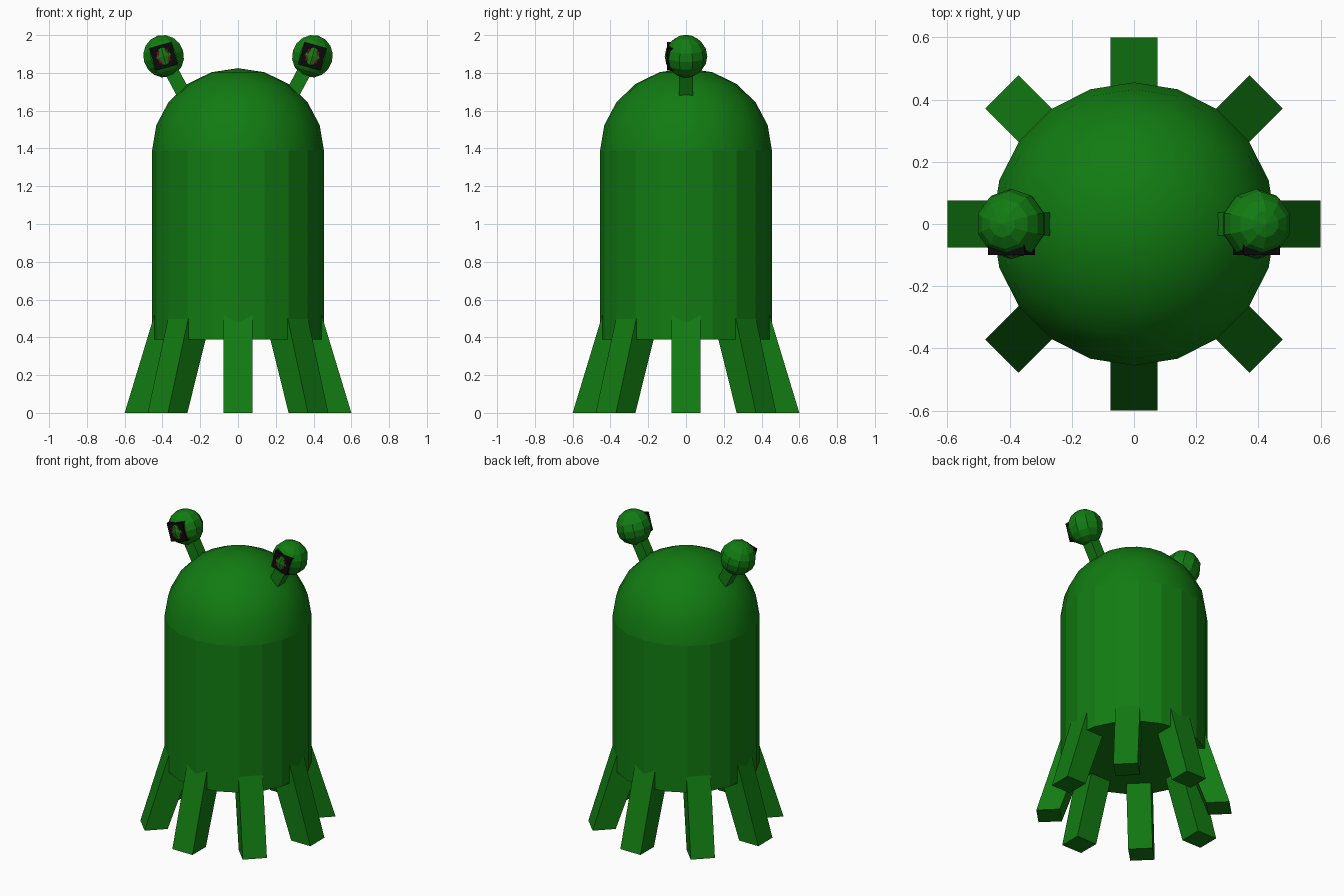
import bpy, bmesh, math
from mathutils import Matrix, Vector

if "Cube" in bpy.data.objects:
    bpy.data.objects.remove(bpy.data.objects["Cube"])


def material(name, rgb):
    m = bpy.data.materials.new(name)
    m.diffuse_color = (*rgb, 1)
    m.use_nodes = True
    m.node_tree.nodes["Principled BSDF"].inputs["Base Color"].default_value = m.diffuse_color
    return m


GREEN = material("green", (0.006, 0.20, 0.006))
BLACK = material("black", (0.003, 0.003, 0.003))
RED = material("red", (0.14, 0.006, 0.006))


def finish(bm, name, mat, smooth=False):
    bmesh.ops.recalc_face_normals(bm, faces=bm.faces)
    for f in bm.faces:
        f.smooth = smooth
    me = bpy.data.meshes.new(name)
    bm.to_mesh(me)
    bm.free()
    me.materials.append(mat)
    ob = bpy.data.objects.new(name, me)
    bpy.context.collection.objects.link(ob)
    return ob


def box(name, mat, size, matrix):
    bm = bmesh.new()
    bmesh.ops.create_cube(bm, size=1, matrix=matrix @ Matrix.Diagonal((*size, 1)))
    return finish(bm, name, mat)


R, BODY_Z, DOME_Z = 0.455, 0.388, 1.388

# Faceted body
bm = bmesh.new()
bmesh.ops.create_cone(bm, cap_ends=True, segments=20, radius1=R, radius2=R,
                      depth=DOME_Z - BODY_Z,
                      matrix=Matrix.Translation((0, 0, (DOME_Z + BODY_Z) / 2)))
finish(bm, "body", GREEN)

# Smooth domed head: upper half of a sphere
bm = bmesh.new()
bmesh.ops.create_uvsphere(bm, u_segments=20, v_segments=10, radius=R)
bmesh.ops.delete(bm, geom=[v for v in bm.verts if v.co.z < -0.01], context='VERTS')
bmesh.ops.transform(bm, verts=bm.verts, matrix=Matrix.Translation((0, 0, DOME_Z))
                    @ Matrix.Diagonal((1, 1, 0.96, 1)))
finish(bm, "head_dome", GREEN, smooth=True)

# Eight splayed legs: a slanted side profile extruded to width
profile = [(0.455, 0), (0.6, 0), (0.427, 0.57), (0.255, 0.57)]
for i in range(8):
    bm = bmesh.new()
    face = bm.faces.new([bm.verts.new((x, -0.076, z)) for x, z in profile])
    ext = bmesh.ops.extrude_face_region(bm, geom=[face])
    new = [g for g in ext["geom"] if isinstance(g, bmesh.types.BMVert)]
    bmesh.ops.translate(bm, verts=new, vec=(0, 0.152, 0))
    bmesh.ops.rotate(bm, verts=bm.verts, matrix=Matrix.Rotation(i * math.pi / 4, 3, 'Z'))
    finish(bm, f"leg_{i + 1}", GREEN)

# Eye stalks, eyeballs and square pupils on both sides
for side, s in (("left", -1), ("right", 1)):
    eye = Vector((s * 0.394, 0, 1.888))
    foot = Vector((s * 0.275, 0, 1.665))
    lean = math.atan2(eye.x - foot.x, eye.z - foot.z)
    box(f"{side}_eye_stalk", GREEN, (0.074, 0.074, (eye - foot).length),
        Matrix.Translation((eye + foot) / 2) @ Matrix.Rotation(lean, 4, 'Y'))

    tilt = Matrix.Translation(eye) @ Matrix.Rotation(s * math.radians(16), 4, 'Y')
    bm = bmesh.new()
    bmesh.ops.create_uvsphere(bm, u_segments=10, v_segments=8, radius=0.113, matrix=tilt)
    finish(bm, f"{side}_eyeball", GREEN)

    box(f"{side}_eye_patch", BLACK, (0.122, 0.08, 0.122),
        tilt @ Matrix.Translation((0, -0.06, 0)))
    box(f"{side}_pupil", RED, (0.062, 0.08, 0.062),
        tilt @ Matrix.Translation((0, -0.063, 0)))
